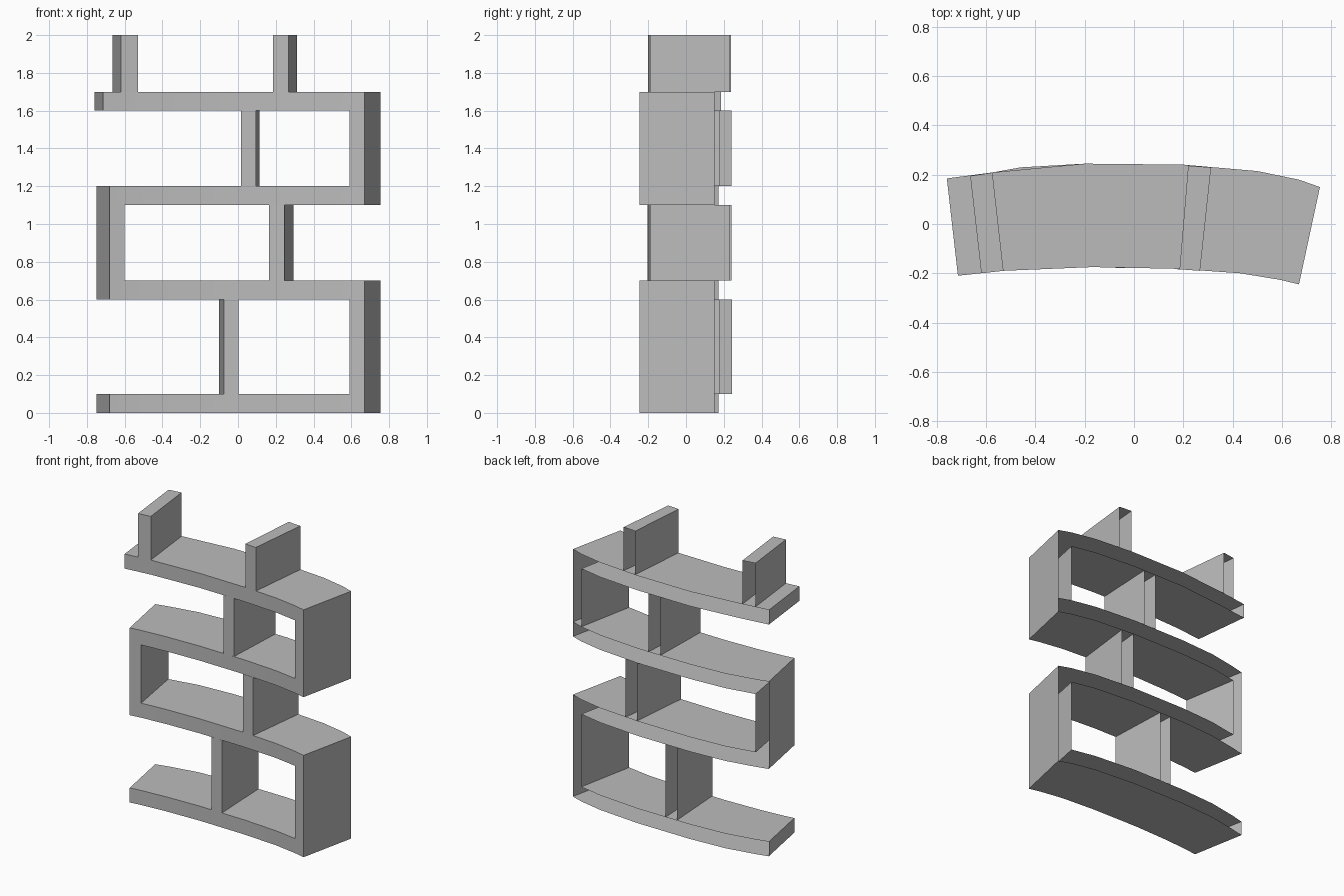
import bpy
import bmesh
import math

cube = bpy.data.objects.get("Cube")
if cube:
    bpy.data.objects.remove(cube, do_unlink=True)

# One plain grey for the whole unit
grey = bpy.data.materials.new("light_grey")
grey.use_nodes = True
COLOUR = (0.5, 0.5, 0.5, 1)
grey.diffuse_color = COLOUR
bsdf = next(n for n in grey.node_tree.nodes if n.type == "BSDF_PRINCIPLED")
bsdf.inputs["Base Color"].default_value = COLOUR


def open_shell(name, plan, levels, rows, floor=False):
    """Open-backed shell. plan: (front xy, back xy) stations from right to left;
    rows: the filled columns of each storey between successive levels."""
    bm = bmesh.new()
    cache = {}
    filled = {(c, r) for r, cols in enumerate(rows) for c in cols}

    def vert(station, side, level):
        key = (station, side, level)
        if key not in cache:
            cache[key] = bm.verts.new((*plan[station][side], levels[level]))
        return cache[key]

    def face(*corners, flip=False):
        loop = [vert(*c) for c in corners]
        bm.faces.new(loop[::-1] if flip else loop)

    for c, r in sorted(filled):
        d, t = c + 1, r + 1
        face((c, 0, r), (d, 0, r), (d, 0, t), (c, 0, t))
        if (c, t) not in filled:
            face((c, 0, t), (d, 0, t), (d, 1, t), (c, 1, t))
        if (c, r - 1) not in filled and (r > 0 or floor):
            face((c, 0, r), (d, 0, r), (d, 1, r), (c, 1, r), flip=True)
        if (d, r) not in filled:
            face((d, 0, r), (d, 1, r), (d, 1, t), (d, 0, t))
        if (c - 1, r) not in filled:
            face((c, 0, r), (c, 1, r), (c, 1, t), (c, 0, t), flip=True)

    mesh = bpy.data.meshes.new(name)
    bm.to_mesh(mesh)
    bm.free()
    mesh.materials.append(grey)
    obj = bpy.data.objects.new(name, mesh)
    bpy.context.collection.objects.link(obj)
    bpy.ops.object.select_all(action="DESELECT")
    obj.select_set(True)
    bpy.context.view_layer.objects.active = obj
    bpy.ops.object.shade_smooth_by_angle(angle=math.radians(30))
    return obj


# Curved plan shared by all shelves
shared = [((-.17, -.175), (-.2, .245)), ((.18, -.182), (.2, .241)),
          ((.43, -.2), (.5, .215)), ((.59, -.226), (.67, .18)),
          ((.67, -.245), (.755, .15))]
lower_plan = [((-.68, -.205), (-.75, .172)), ((-.6, -.195), (-.665, .193)),
              ((-.42, -.182), (-.46, .23))] + shared
top_plan = [((-.715, -.21), (-.76, .185)), ((-.53, -.19), (-.57, .21))] + shared

# Winding shelf: three boards joined by alternating end posts
every = range(len(lower_plan) - 1)
open_shell("winding_shelf", lower_plan, [0, .1, .6, .7, 1.1, 1.2],
           [every, [every[-1]], every, [0], every], floor=True)

# Top board with its single end post
every = range(len(top_plan) - 1)
open_shell("top_shelf", top_plan, [1.2, 1.6, 1.7], [[every[-1]], every])

# Dividers: name, bottom, top, left edge and right edge as (front, back)
dividers = [
    ("lower_divider", .1, .6, ((-.075, -.178), (-.1, .243)), ((.003, -.179), (-.015, .243))),
    ("middle_divider", .7, 1.1, ((.165, -.183), (.205, .24)), ((.245, -.188), (.295, .233))),
    ("upper_divider", 1.2, 1.6, ((.015, -.179), (.025, .242)), ((.095, -.18), (.115, .242))),
    ("left_top_divider", 1.7, 2, ((-.62, -.2), (-.665, .195)), ((-.53, -.19), (-.575, .209))),
    ("right_top_divider", 1.7, 2, ((.185, -.184), (.22, .237)), ((.268, -.19), (.313, .23))),
]
for name, bottom, top, left, right in dividers:
    open_shell(name, [left, right], [bottom, top], [[0]])
